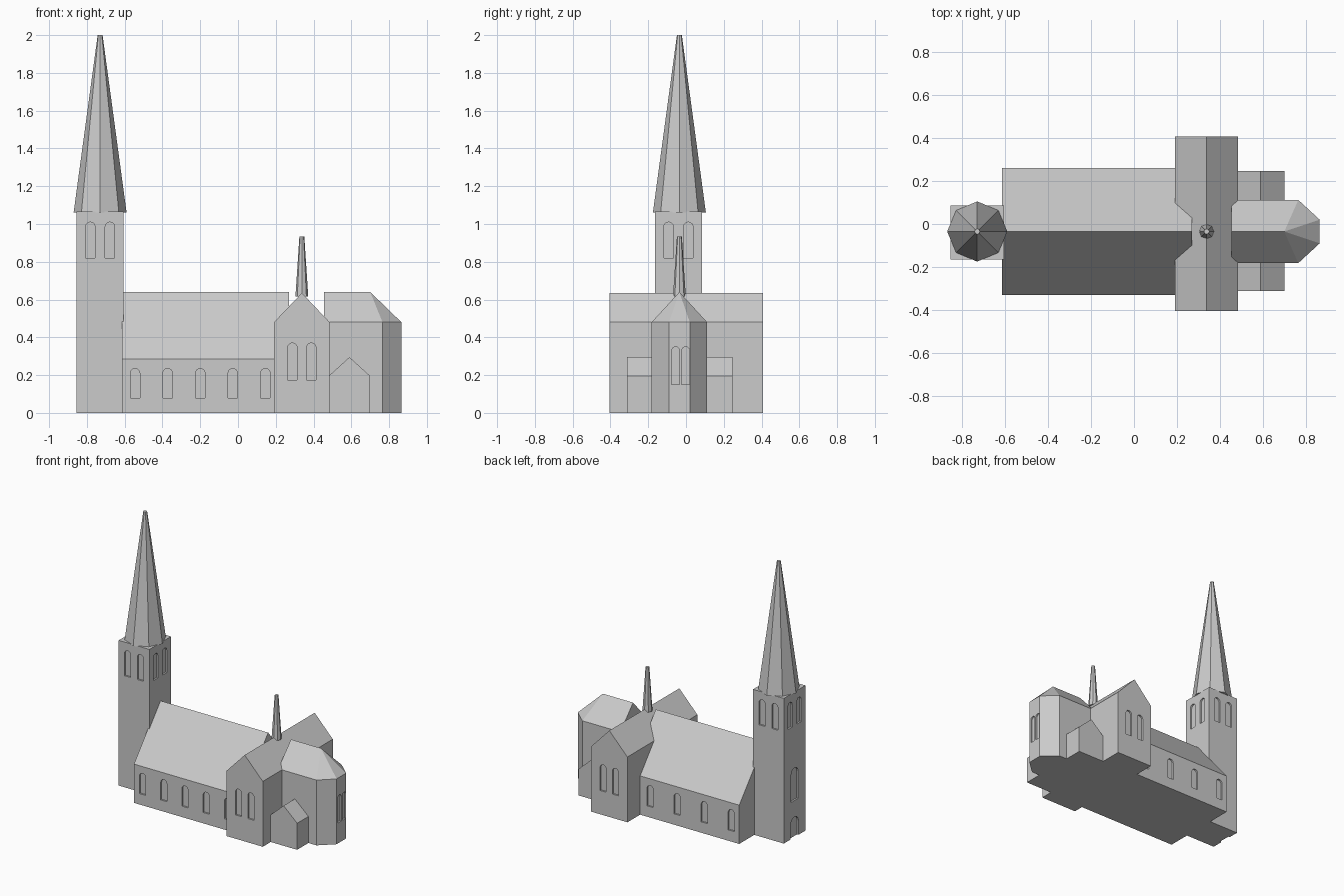
import bpy, bmesh, math
from mathutils import Vector

if "Cube" in bpy.data.objects:
    bpy.data.objects.remove(bpy.data.objects["Cube"])

AXIS = -0.035          # y of the long centre line
DEPTH = 0.012          # window recess

stone = bpy.data.materials.new("grey_stone")
stone.diffuse_color = (0.6, 0.6, 0.6, 1)
stone.use_nodes = True
stone.node_tree.nodes["Principled BSDF"].inputs["Base Color"].default_value = stone.diffuse_color


def finish(name, bm):
    bmesh.ops.recalc_face_normals(bm, faces=bm.faces[:])
    me = bpy.data.meshes.new(name)
    bm.to_mesh(me)
    bm.free()
    me.materials.append(stone)
    ob = bpy.data.objects.new(name, me)
    bpy.context.collection.objects.link(ob)
    return ob


def bridge(bm, a, b):
    """Closed solid between two matching outlines."""
    lo = [bm.verts.new(p) for p in a]
    hi = [bm.verts.new(p) for p in b]
    bm.faces.new(lo[::-1])
    bm.faces.new(hi)
    for i in range(len(lo)):
        j = (i + 1) % len(lo)
        bm.faces.new((lo[i], lo[j], hi[j], hi[i]))


def extrude(bm, points, offset):
    """Closed prism from a planar outline."""
    bridge(bm, points, [Vector(p) + Vector(offset) for p in points])


def gabled(name, along, start, end, mid, half, eave, ridge):
    """House-shaped block running along x or y."""
    outline = [(mid - half, 0), (mid + half, 0), (mid + half, eave),
               (mid, ridge), (mid - half, eave)]
    bm = bmesh.new()
    if along == "x":
        extrude(bm, [(start, u, z) for u, z in outline], (end - start, 0, 0))
    else:
        extrude(bm, [(u, start, z) for u, z in outline], (0, end - start, 0))
    return finish(name, bm)


def spire(name, x, radius, tip, low, high):
    """Eight-sided tapering spire with corners on the axes."""
    def ring(r, z):
        return [(x + r * math.cos(i * math.pi / 4), AXIS + r * math.sin(i * math.pi / 4), z)
                for i in range(8)]
    bm = bmesh.new()
    bridge(bm, ring(radius, low), ring(tip, high))
    return finish(name, bm)


def cut_windows(ob, windows):
    """Recess round-arched openings: (wall point, outward normal, width, sill, top)."""
    bm = bmesh.new()
    for (x, y), (nx, ny), width, sill, top in windows:
        n, side = Vector((nx, ny, 0)), Vector((-ny, nx, 0))
        r = width / 2
        base = Vector((x, y, 0)) - n * DEPTH
        outline = [(-r, sill), (r, sill)]
        outline += [(r * math.cos(i * math.pi / 8), top - r + r * math.sin(i * math.pi / 8))
                    for i in range(9)]
        extrude(bm, [base + side * u + Vector((0, 0, z)) for u, z in outline],
                n * (DEPTH + 0.03))
    cutter = finish("window_cutter", bm)
    cutter.hide_render = True
    mod = ob.modifiers.new("windows", "BOOLEAN")
    mod.operation, mod.solver, mod.object = "DIFFERENCE", "EXACT", cutter
    bpy.context.view_layer.objects.active = ob
    bpy.ops.object.modifier_apply(modifier=mod.name)
    bpy.data.objects.remove(cutter)


# West tower with belfry openings, west window and door
TX, TY, TH = -0.73, AXIS - 0.005, 0.125
bm = bmesh.new()
extrude(bm, [(TX + sx * TH, TY + sy * TH, 0)
             for sx, sy in ((-1, -1), (1, -1), (1, 1), (-1, 1))], (0, 0, 1.067))
tower = finish("tower", bm)
openings = []
for s in (-1, 1):
    for d in (-0.052, 0.052):
        openings.append(((TX + d, TY + s * TH), (0, s), 0.05, 0.82, 1.01))
        openings.append(((TX + s * TH, TY + d), (s, 0), 0.05, 0.82, 1.01))
openings.append(((TX - TH, TY), (-1, 0), 0.08, 0.27, 0.51))
openings.append(((TX - TH, TY), (-1, 0), 0.09, -0.02, 0.15))
cut_windows(tower, openings)
spire("tower_spire", TX, 0.14, 0.013, 1.062, 2.0)

# Nave: five windows in front, four behind
nave = gabled("nave", "x", -0.615, 0.27, AXIS, 0.295, 0.285, 0.64)
cut_windows(nave,
            [((-0.545 + 0.1725 * i, AXIS - 0.295), (0, -1), 0.05, 0.08, 0.235) for i in range(5)] +
            [((-0.55 + 0.22 * i, AXIS + 0.295), (0, 1), 0.05, 0.08, 0.235) for i in range(4)])

# Transept with paired gable windows
transept = gabled("transept", "y", -0.405, 0.408, 0.338, 0.147, 0.48, 0.635)
cut_windows(transept, [((0.338 + d, y), (0, s), 0.05, 0.175, 0.37)
                       for y, s in ((-0.405, -1), (0.408, 1)) for d in (-0.05, 0.05)])
spire("crossing_spire", 0.338, 0.034, 0.013, 0.615, 0.935)

# Chancel with a three-sided apse and hipped roof end
EAVE, RIDGE, HALF, END = 0.48, 0.64, 0.147, 0.055
plan = [(0.455, -HALF), (0.765, -HALF), (0.865, -END),
        (0.865, END), (0.765, HALF), (0.455, HALF)]
bm = bmesh.new()
low = [bm.verts.new((x, AXIS + y, 0)) for x, y in plan]
top = [bm.verts.new((x, AXIS + y, EAVE)) for x, y in plan]
west, apex = [bm.verts.new((x, AXIS, RIDGE)) for x in (0.455, 0.70)]
bm.faces.new(low)
for i in range(5):
    bm.faces.new((low[i], low[i + 1], top[i + 1], top[i]))
bm.faces.new((low[5], low[0], top[0], west, top[5]))
bm.faces.new((top[0], top[1], apex, west))
bm.faces.new((top[4], top[5], west, apex))
for i in (1, 2, 3):
    bm.faces.new((top[i], top[i + 1], apex))
chancel = finish("chancel", bm)
cut_windows(chancel, [((0.865, AXIS + d), (1, 0), 0.042, 0.15, 0.35)
                      for d in (-0.02, 0.033)])

# Low cross-gabled side chapels
gabled("side_chapels", "y", -0.313, 0.247, 0.59, 0.11, 0.195, 0.295)
